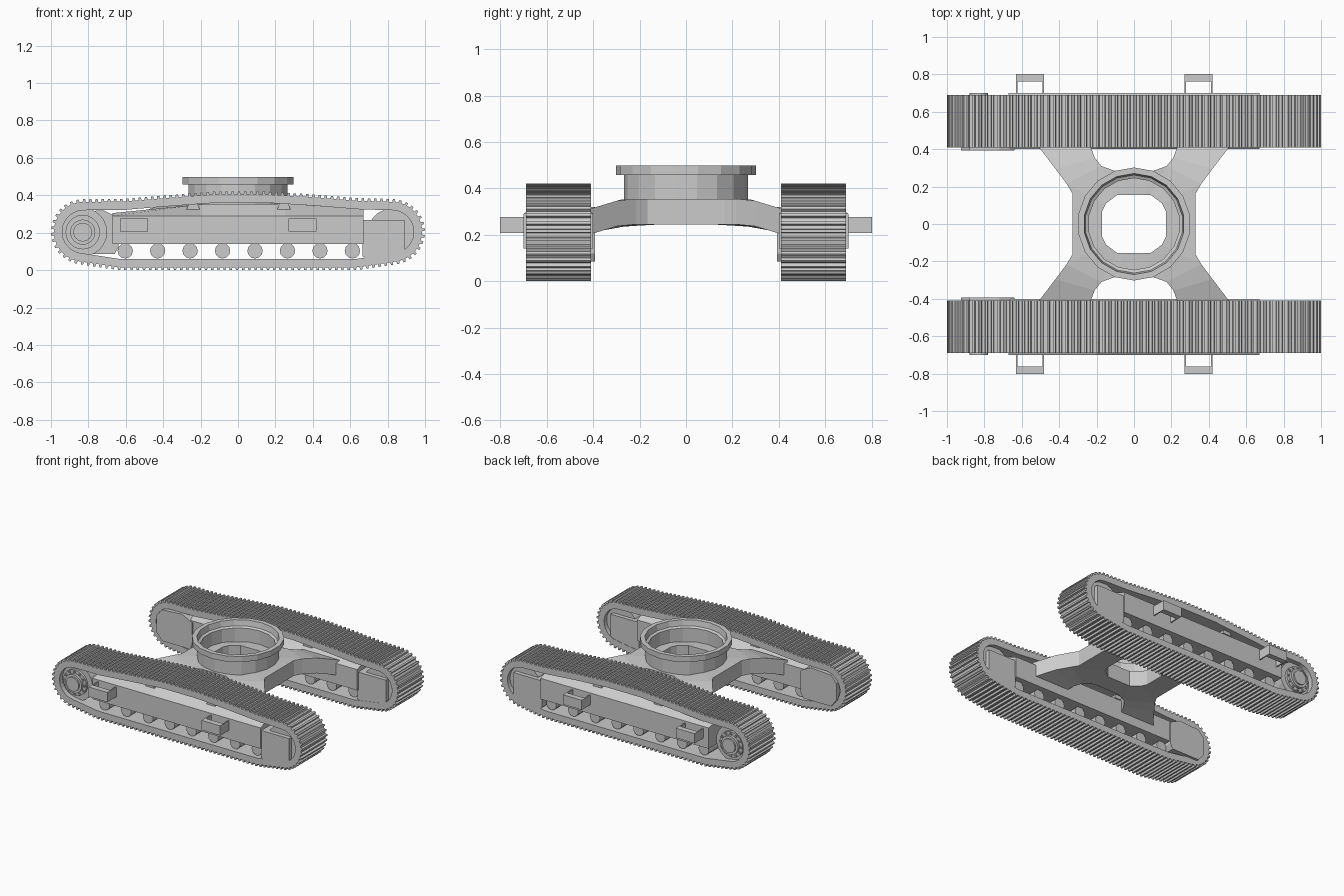
import bpy, bmesh
from math import sin, cos, radians, pi, tau
from mathutils import Vector

if "Cube" in bpy.data.objects:
    bpy.data.objects.remove(bpy.data.objects["Cube"])


def finish(name, bm, mirror):
    bmesh.ops.recalc_face_normals(bm, faces=bm.faces)
    me = bpy.data.meshes.new(name)
    bm.to_mesh(me)
    bm.free()
    ob = bpy.data.objects.new(name, me)
    bpy.context.collection.objects.link(ob)
    if mirror:
        m = ob.modifiers.new("both_sides", 'MIRROR')
        m.use_axis = (False, True, False)
    return ob


def loft(name, sections, closed=False, mirror=True):
    """Skin a row of equal-sized cross-sections; closed joins last to first."""
    bm = bmesh.new()
    rows = [[bm.verts.new(p) for p in s] for s in sections]
    n, k = len(rows), len(rows[0])
    for i in range(n if closed else n - 1):
        a, b = rows[i], rows[(i + 1) % n]
        for j in range(k):
            bm.faces.new((a[j], a[(j + 1) % k], b[(j + 1) % k], b[j]))
    if not closed:
        bm.faces.new(rows[0])
        bm.faces.new(rows[-1])
    return finish(name, bm, mirror)


def prism(name, profile, y0, y1):
    return loft(name, [[(x, y, z) for x, z in profile] for y in (y0, y1)])


def disc(name, x, z, r, y0, y1, sides=20):
    pts = [(x + r * cos(tau * i / sides), z + r * sin(tau * i / sides)) for i in range(sides)]
    return prism(name, pts, y0, y1)


def box(name, x0, x1, y0, y1, z0, z1):
    return prism(name, [(x0, z0), (x1, z0), (x1, z1), (x0, z1)], y0, y1)


# Track belt: one closed path, resampled into links with raised lugs
def arc(cx, cz, r, a0, a1, n=14):
    return [Vector((cx + r * cos(radians(a0 + (a1 - a0) * i / n)),
                    cz + r * sin(radians(a0 + (a1 - a0) * i / n)))) for i in range(n + 1)]


path = arc(-0.825, 0.205, 0.16, 92, 258)
path += [Vector(p) for p in ((-0.64, 0.015), (0.64, 0.015))]
path += arc(0.825, 0.205, 0.16, -78, 88)
path += [Vector(p) for p in ((0.65, 0.37), (0.4, 0.39), (0.15, 0.405), (-0.12, 0.405),
                             (-0.38, 0.386), (-0.62, 0.366))]
segs = [(path[i], path[(i + 1) % len(path)]) for i in range(len(path))]
total = sum((b - a).length for a, b in segs)


def at(d):
    d %= total
    for a, b in segs:
        step = (b - a).length
        if d <= step:
            return a.lerp(b, d / step)
        d -= step
    return path[0].copy()


links = 130
pitch = total / links
sections = []
for i in range(links):
    for f, h in ((0.0, 0), (0.5, 0), (0.58, 0.015), (0.92, 0.015)):
        d = (i + f) * pitch
        p = at(d)
        t = (at(d + 0.03) - at(d - 0.03)).normalized()
        out = Vector((-t.y, t.x)) * -1
        o, q = p + out * h, p - out * 0.045
        sections.append([(o.x, 0.41, o.y), (o.x, 0.69, o.y), (q.x, 0.69, q.y), (q.x, 0.41, q.y)])
loft("track_belt", sections, closed=True)

# Track frame with sloped shoulders
loft("track_frame", [[(x, 0.40, 0.14), (x, 0.70, 0.14), (x, 0.70, 0.29), (x, 0.61, t),
                      (x, 0.49, t), (x, 0.40, 0.29)]
                     for x, t in ((-0.67, 0.305), (-0.2, 0.352), (0.25, 0.355), (0.67, 0.325))])

# Carrier brackets above the frame
for x in (-0.24, 0.245):
    prism("carrier_bracket", [(x - 0.035, 0.325), (x + 0.035, 0.325),
                              (x + 0.022, 0.362), (x - 0.022, 0.362)], 0.44, 0.66)

# Bottom rollers
for i in range(8):
    disc("bottom_roller", -0.603 + i * 0.1735, 0.103, 0.041, 0.44, 0.66, 12)

# Drive sprocket with stepped hub and bolts
for r, y0, y1 in ((0.13, 0.44, 0.655), (0.092, 0.6, 0.672), (0.067, 0.6, 0.69), (0.05, 0.6, 0.70)):
    disc("drive_sprocket", -0.83, 0.203, r, y0, y1, 24)
for i in range(12):
    a = tau * i / 12
    disc("hub_bolt", -0.83 + 0.08 * cos(a), 0.203 + 0.08 * sin(a), 0.008, 0.66, 0.68, 6)

# Motor cover on the inner side
prism("motor_cover", [(-0.925, 0.14), (-0.88, 0.085), (-0.66, 0.085), (-0.64, 0.12),
                      (-0.64, 0.28), (-0.72, 0.32), (-0.88, 0.31), (-0.925, 0.26)], 0.392, 0.46)

# Idler wheel and its housing
disc("idler_wheel", 0.82, 0.203, 0.125, 0.44, 0.66, 20)
prism("idler_housing", [(0.665, 0.075), (0.69, 0.06), (0.87, 0.06), (0.89, 0.075),
                        (0.89, 0.268), (0.665, 0.268)], 0.412, 0.69)

# Steps: thin side plates carrying an outer tread
for x in (-0.63, 0.27):
    box("step_tread", x, x + 0.15, 0.762, 0.802, 0.207, 0.277)
    for sx in (x, x + 0.142):
        box("step_side", sx, sx + 0.008, 0.69, 0.765, 0.207, 0.277)

# Centre body: four mirrored quarters with drooping arms and a central opening
inner = [(0.17, 0), (0.17, 0.07), (0.15, 0.11), (0.09, 0.155), (0.05, 0.155), (0, 0.155)]
outer = [(0.33, 0), (0.33, 0.165), (0.36, 0.215), (0.175, 0.31), (0.10, 0.283), (0, 0.283)]
mid = [(0.42, 0.295), (0.21, 0.355)]
tip = [(0.515, 0.42), (0.235, 0.42)]
quads = [(inner[i], outer[i], outer[i + 1], inner[i + 1]) for i in range(5)]
quads += [(outer[2], mid[0], mid[1], outer[3]), (mid[0], tip[0], tip[1], mid[1])]
bm = bmesh.new()
for sx in (1, -1):
    for sy in (1, -1):
        for q in quads:
            bm.faces.new([bm.verts.new((sx * x, sy * y, 0.355 - 0.3 * max(0, y - 0.27)))
                          for x, y in q])
bmesh.ops.remove_doubles(bm, verts=bm.verts, dist=0.0005)
bmesh.ops.recalc_face_normals(bm, faces=bm.faces)
new = bmesh.ops.extrude_face_region(bm, geom=list(bm.faces), use_keep_orig=True)
for v in new["geom"]:
    if isinstance(v, bmesh.types.BMVert):
        v.co.z -= 0.11
finish("centre_body", bm, False)

# Slewing ring: revolved flanged section
ring = [(0.245, 0.345), (0.268, 0.345), (0.268, 0.458), (0.302, 0.458), (0.302, 0.498),
        (0.27, 0.498), (0.262, 0.458), (0.245, 0.45)]
loft("slewing_ring", [[(r * cos(a), r * sin(a), z) for r, z in ring]
                      for a in (tau * (i + 0.5) / 18 for i in range(18))],
     closed=True, mirror=False)
